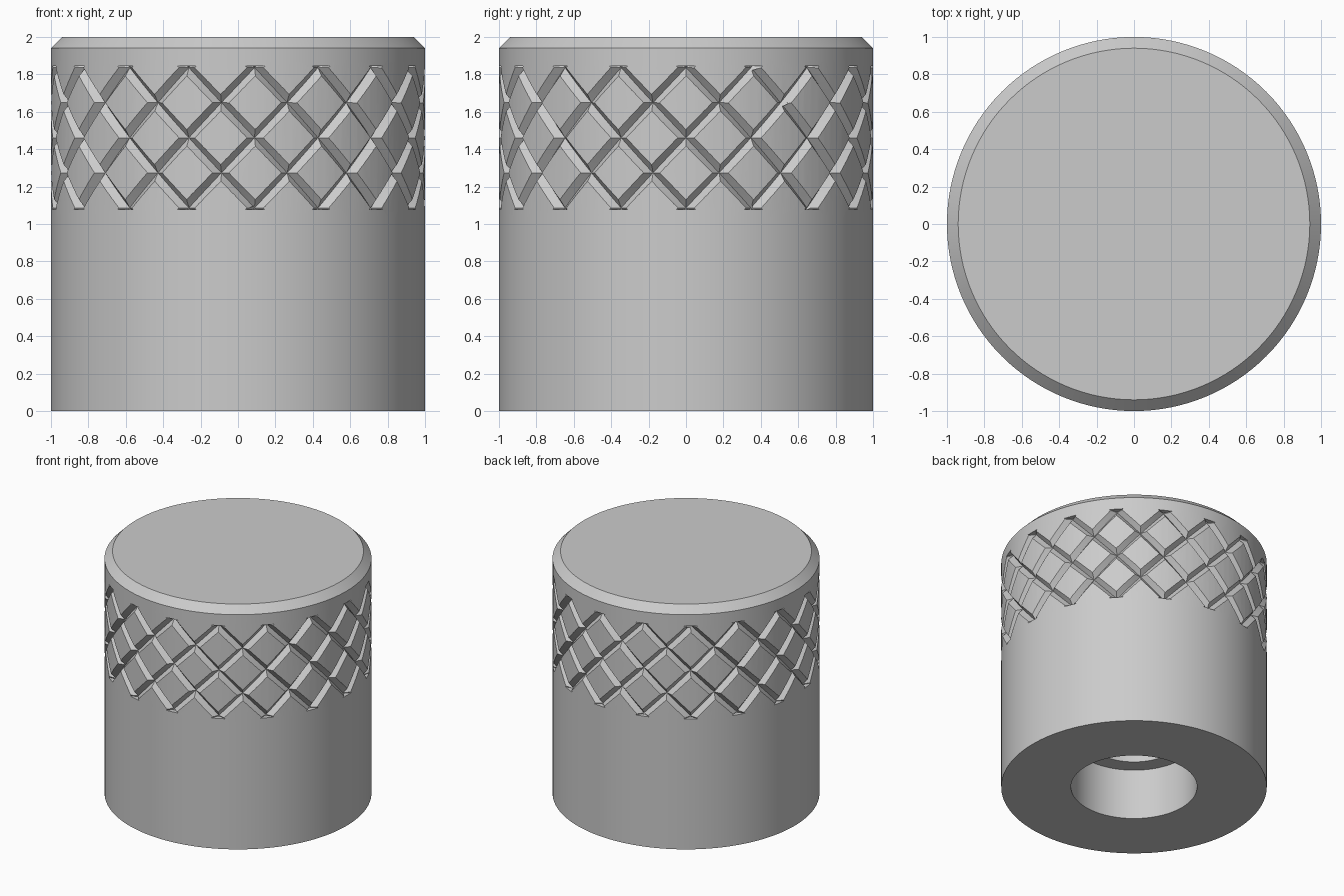
import bpy
import bmesh
import math
from mathutils import Vector

cube = bpy.data.objects.get("Cube")
if cube:
    bpy.data.objects.remove(cube, do_unlink=True)

# Material
grey = bpy.data.materials.new("plain_grey")
grey.use_nodes = True
colour = (0.6, 0.6, 0.6, 1.0)
grey.diffuse_color = colour
grey.node_tree.nodes["Principled BSDF"].inputs["Base Color"].default_value = colour

GROOVES = 17
STEP = math.tau / GROOVES
ROW = 0.1875            # height of half a diamond
MID, HALF = 1.461, 0.384  # knurled band
DEPTH, HALF_WIDTH, OVER = 0.04, 0.042, 0.03


def make_object(name, bm):
    bmesh.ops.recalc_face_normals(bm, faces=bm.faces)
    mesh = bpy.data.meshes.new(name)
    bm.to_mesh(mesh)
    bm.free()
    obj = bpy.data.objects.new(name, mesh)
    bpy.context.collection.objects.link(obj)
    return obj


def lathe(name, profile, segments):
    bm = bmesh.new()
    verts = [bm.verts.new((r, 0, z)) for r, z in profile]
    edges = [bm.edges.new(pair) for pair in zip(verts, verts[1:])]
    bmesh.ops.spin(bm, geom=verts + edges, cent=(0, 0, 0), axis=(0, 0, 1),
                   angle=math.tau, steps=segments)
    bmesh.ops.remove_doubles(bm, verts=bm.verts, dist=1e-4)
    return make_object(name, bm)


def groove_cutter(name, hand, steps=24):
    """V-section helical grooves, all twisting the same way."""
    bm = bmesh.new()
    wide = HALF_WIDTH * (DEPTH + OVER) / DEPTH
    section = [(1 - DEPTH, 0), (1 + OVER, wide), (1 + OVER, -wide)]
    for k in range(GROOVES):
        rings = []
        for i in range(steps + 1):
            dz = HALF * (2 * i / steps - 1)
            angle = k * STEP + hand * dz / ROW * STEP / 2
            rings.append([bm.verts.new((r * math.cos(angle + a),
                                        r * math.sin(angle + a), MID + dz))
                          for r, a in section])
        for low, high in zip(rings, rings[1:]):
            for j in range(3):
                n = (j + 1) % 3
                bm.faces.new((low[j], low[n], high[n], high[j]))
        bm.faces.new(rings[0])
        bm.faces.new(rings[-1])
    obj = make_object(name, bm)
    obj.hide_render = True
    return obj


# Knob body: chamfered top, stepped bore underneath
knob = lathe("knob_body", [
    (0, 1.3), (0.35, 1.3), (0.35, 0.42), (0.475, 0.42), (0.475, 0),
    (1, 0), (1, 1.04), (1, 1.88), (1, 1.94), (0.94, 2), (0, 2)], 128)
knob.data.materials.append(grey)

# Diamond knurling: two opposite sets of helical grooves
cutters = [groove_cutter("groove_cutter_right", 1),
           groove_cutter("groove_cutter_left", -1)]
for cutter in cutters:
    cut = knob.modifiers.new(cutter.name, 'BOOLEAN')
    cut.operation = 'DIFFERENCE'
    cut.solver = 'EXACT'
    cut.object = cutter

bpy.ops.object.select_all(action='DESELECT')
knob.select_set(True)
bpy.context.view_layer.objects.active = knob
for cutter in cutters:
    bpy.ops.object.modifier_apply(modifier=cutter.name)
for cutter in cutters:
    bpy.data.objects.remove(cutter, do_unlink=True)

bpy.ops.object.shade_smooth_by_angle(angle=math.radians(25))
